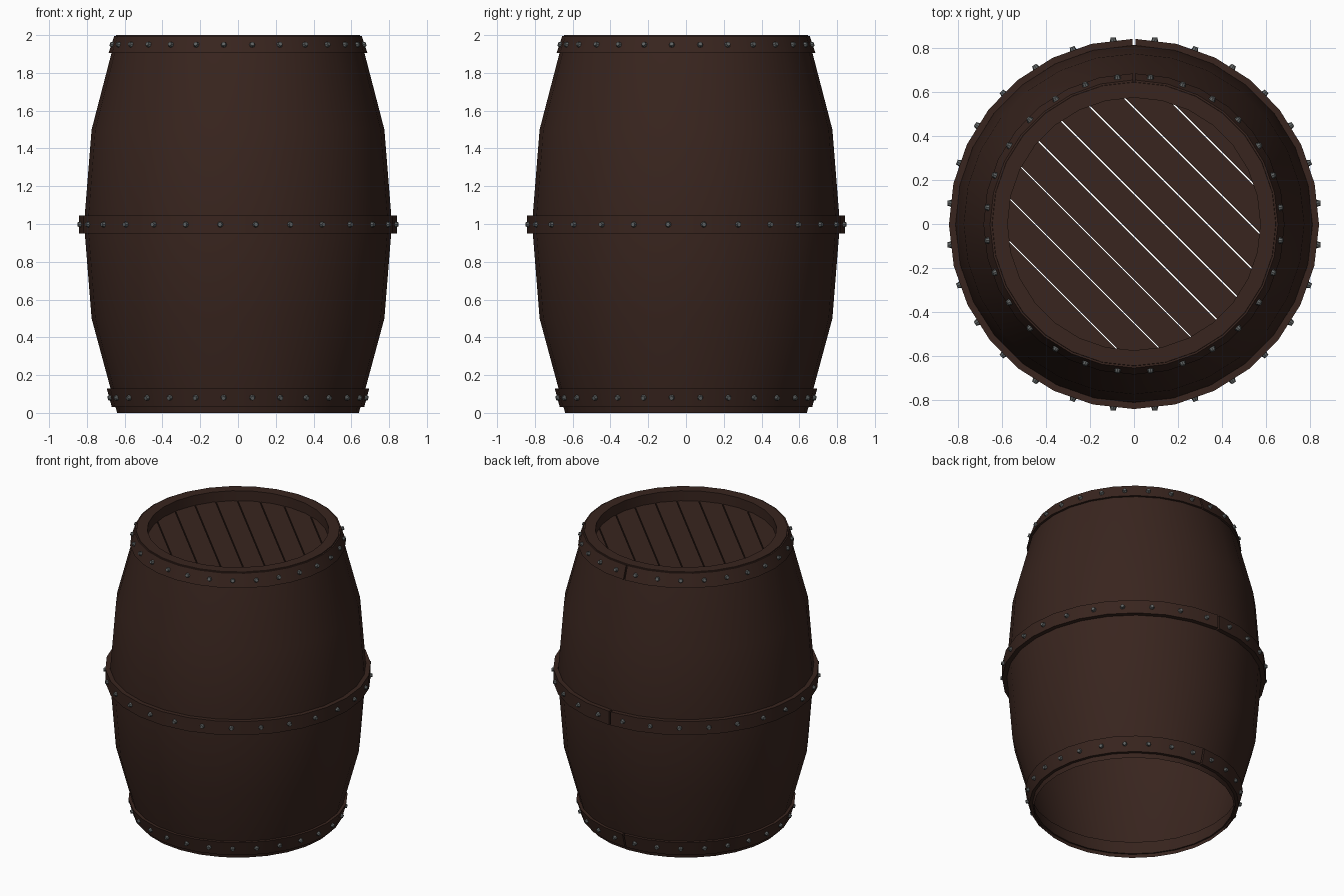
import bpy, bmesh, math
from mathutils import Vector, Matrix

if "Cube" in bpy.data.objects:
    bpy.data.objects.remove(bpy.data.objects["Cube"])

def material(name, rgb):
    m = bpy.data.materials.new(name)
    m.diffuse_color = (*rgb, 1)
    m.use_nodes = True
    m.node_tree.nodes["Principled BSDF"].inputs["Base Color"].default_value = m.diffuse_color
    return m

WOOD = material("dark_wood", (0.04, 0.018, 0.013))
STEEL = material("rivet_grey", (0.12, 0.13, 0.13))

def finish(bm, name, mat, smooth=None):
    bmesh.ops.recalc_face_normals(bm, faces=bm.faces)
    me = bpy.data.meshes.new(name)
    bm.to_mesh(me)
    bm.free()
    ob = bpy.data.objects.new(name, me)
    bpy.context.collection.objects.link(ob)
    me.materials.append(mat)
    if smooth:
        bpy.ops.object.select_all(action='DESELECT')
        ob.select_set(True)
        bpy.context.view_layer.objects.active = ob
        bpy.ops.object.shade_smooth_by_angle(angle=math.radians(smooth))
    return ob

def sweep(bm, profile, a0, a1, n, closed_profile=False, cap=False):
    """Sweep an (r, z) profile around z from angle a0 to a1."""
    rings = []
    for i in range(n + 1):
        a = a0 + (a1 - a0) * i / n
        rings.append([bm.verts.new((r * math.cos(a), r * math.sin(a), z)) for r, z in profile])
    m = len(profile)
    for p, q in zip(rings, rings[1:]):
        for j in range(m if closed_profile else m - 1):
            k = (j + 1) % m
            bm.faces.new((p[j], q[j], q[k], p[k]))
    if cap:
        bm.faces.new(rings[0])
        bm.faces.new(rings[-1])

# Barrel wall: open at the bottom, rim folded inward at the top
BODY = [(0.64, 0), (0.775, 0.5), (0.815, 1.0), (0.775, 1.5), (0.645, 2.0)]
bm = bmesh.new()
sweep(bm, BODY + [(0.575, 2.0), (0.575, 1.90)], 0, 2 * math.pi, 28)
bmesh.ops.remove_doubles(bm, verts=bm.verts, dist=1e-4)
finish(bm, "barrel_wall", WOOD, 30)

# Hoops, split at the back, each with a ring of rivets
def hoop(name, r0, z0, r1, z1, t=0.03):
    gap = 0.008
    start = math.pi / 2 + gap
    bm = bmesh.new()
    sweep(bm, [(r0 - t, z0), (r0, z0), (r1, z1), (r1 - t, z1)],
          start, start + 2 * math.pi - 2 * gap, 28, True, True)
    finish(bm, name + "_hoop", WOOD, 30)

    bm = bmesh.new()
    tilt = math.atan2(r0 - r1, z1 - z0)
    rm, zm = (r0 + r1) / 2, (z0 + z1) / 2
    for i in range(28):
        a = (i + 0.5) * 2 * math.pi / 28
        mat = (Matrix.Rotation(a, 4, 'Z') @ Matrix.Translation((rm, 0, zm))
               @ Matrix.Rotation(math.pi / 2 - tilt, 4, 'Y'))
        bmesh.ops.create_cone(bm, cap_ends=True, segments=8, radius1=0.018,
                              radius2=0.011, depth=0.024, matrix=mat)
    finish(bm, name + "_rivets", STEEL)

hoop("top", 0.685, 1.905, 0.655, 1.995)
hoop("middle", 0.842, 0.95, 0.842, 1.045)
hoop("bottom", 0.668, 0.03, 0.695, 0.13)

# Recessed lid of diagonal planks with thin gaps
cuts = [-0.6] + [-0.457 + 0.1385 * i for i in range(8)] + [0.6]
d = Vector((1, 1, 0)).normalized()
for i, (lo, hi) in enumerate(zip(cuts, cuts[1:])):
    bm = bmesh.new()
    bmesh.ops.create_circle(bm, cap_ends=True, segments=28, radius=0.578,
                            matrix=Matrix.Translation((0, 0, 1.93)))
    for pos, s in ((lo + 0.003, -1), (hi - 0.003, 1)):
        bmesh.ops.bisect_plane(bm, geom=bm.verts[:] + bm.edges[:] + bm.faces[:],
                               plane_co=d * pos, plane_no=d * s, clear_outer=True)
    ext = bmesh.ops.extrude_face_region(bm, geom=bm.faces[:], use_keep_orig=True)
    bmesh.ops.translate(bm, vec=(0, 0, -0.03),
                        verts=[v for v in ext["geom"] if isinstance(v, bmesh.types.BMVert)])
    finish(bm, f"lid_plank_{i + 1}", WOOD)
